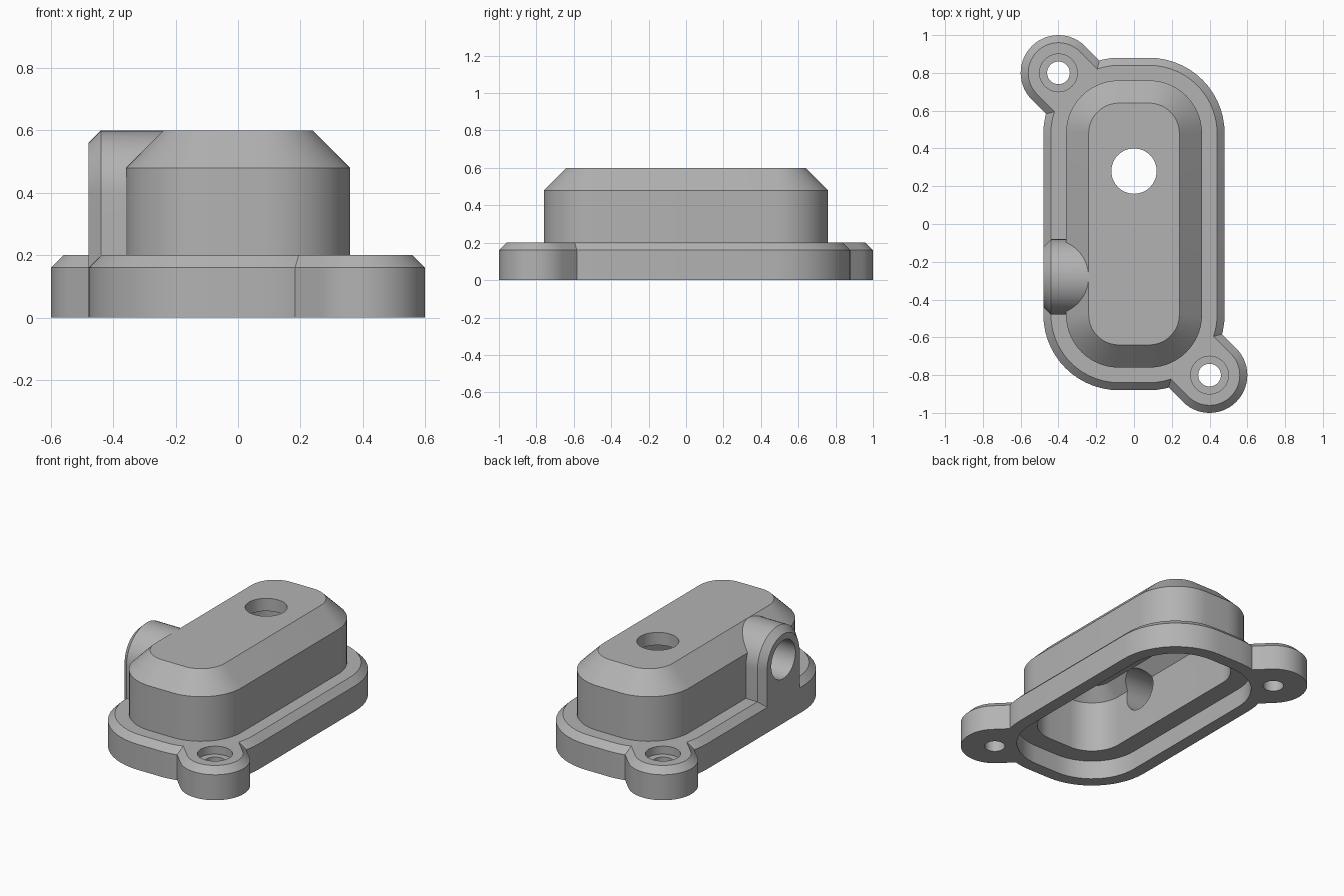
import bpy, bmesh
from math import pi, sin, cos, radians
from mathutils import Matrix, Vector

cube = bpy.data.objects.get("Cube")
if cube:
    bpy.data.objects.remove(cube, do_unlink=True)

metal = bpy.data.materials.new("cast_grey")
metal.use_nodes = True
grey = (0.45, 0.45, 0.45, 1)
metal.diffuse_color = grey
metal.node_tree.nodes["Principled BSDF"].inputs["Base Color"].default_value = grey

ARC = 14  # segments per quarter turn


def rounded_rect(r):
    """Outline with corners of radius r around four fixed centres."""
    pts = []
    for q, (sx, sy) in enumerate([(1, 1), (-1, 1), (-1, -1), (1, -1)]):
        for i in range(ARC + 1):
            a = (q + i / ARC) * pi / 2
            pts.append((sx * 0.08 + r * cos(a), sy * 0.48 + r * sin(a)))
    return pts


def tongue(length):
    """Half-round end with straight sides running back along -y."""
    def outline(r):
        arc = [i * pi / (2 * ARC) for i in range(2 * ARC + 1)]
        return [(r, -length)] + [(r * cos(a), r * sin(a)) for a in arc] + [(-r, -length)]
    return outline


def circle(r):
    return [(r * cos(i * pi / 24), r * sin(i * pi / 24)) for i in range(48)]


def loft(name, outline, levels, matrix=Matrix()):
    """Closed solid through outlines at (radius, height) levels."""
    bm = bmesh.new()
    rings = [[bm.verts.new((x, y, z)) for x, y in outline(r)] for r, z in levels]
    n = len(rings[0])
    for a, b in zip(rings, rings[1:]):
        for i in range(n):
            j = (i + 1) % n
            bm.faces.new((a[i], a[j], b[j], b[i]))
    bm.faces.new(rings[0][::-1])
    bm.faces.new(rings[-1])
    bm.transform(matrix)
    bmesh.ops.recalc_face_normals(bm, faces=bm.faces)
    mesh = bpy.data.meshes.new(name)
    bm.to_mesh(mesh)
    bm.free()
    mesh.materials.append(metal)
    obj = bpy.data.objects.new(name, mesh)
    bpy.context.collection.objects.link(obj)
    return obj


def combine(target, tool, operation):
    mod = target.modifiers.new(operation.lower(), "BOOLEAN")
    mod.operation, mod.object, mod.solver = operation, tool, "EXACT"
    bpy.context.view_layer.objects.active = target
    bpy.ops.object.modifier_apply(modifier=mod.name)
    bpy.data.objects.remove(tool, do_unlink=True)


# Flange and chamfered body in one stepped solid
cover = loft("housing_cover", rounded_rect,
             [(0.40, 0), (0.40, 0.16), (0.36, 0.20), (0.28, 0.20), (0.28, 0.48), (0.16, 0.60)])

# Mounting ears on two opposite corners
ear_places = [(Vector((-0.4, 0.8, 0)), radians(45)), (Vector((0.4, -0.8, 0)), radians(225))]
for place, turn in ear_places:
    ear = loft("mounting_ear", tongue(0.22), [(0.20, 0), (0.20, 0.16), (0.16, 0.20)],
               Matrix.Translation(place) @ Matrix.Rotation(turn, 4, "Z"))
    combine(cover, ear, "UNION")

# Side port boss: local y points up, local z points out along -x
side = Matrix(((0, 0, -1, 0), (-1, 0, 0, -0.28), (0, 1, 0, 0.4), (0, 0, 0, 1)))
boss = loft("port_boss", tongue(0.3), [(0.1998, 0.2), (0.1998, 0.44), (0.16, 0.48)], side)
combine(cover, boss, "UNION")

# Hollow inside, stepped like the outside
cavity = loft("cavity", rounded_rect,
              [(0.32, -0.1), (0.32, 0.12), (0.20, 0.12), (0.20, 0.447), (0.127, 0.52)])
combine(cover, cavity, "DIFFERENCE")

# Port, top opening and counterbored screw holes
combine(cover, loft("port_hole", circle, [(0.12, 0.1), (0.12, 0.6)], side), "DIFFERENCE")
combine(cover, loft("top_hole", circle, [(0.12, 0.4), (0.12, 0.7)],
                    Matrix.Translation((0, 0.28, 0))), "DIFFERENCE")
for place, turn in ear_places:
    screw = loft("screw_hole", circle, [(0.06, -0.1), (0.06, 0.15), (0.10, 0.15), (0.10, 0.3)],
                 Matrix.Translation(place))
    combine(cover, screw, "DIFFERENCE")

bpy.ops.object.select_all(action="DESELECT")
cover.select_set(True)
bpy.context.view_layer.objects.active = cover
bpy.ops.object.shade_smooth_by_angle(angle=radians(25))
